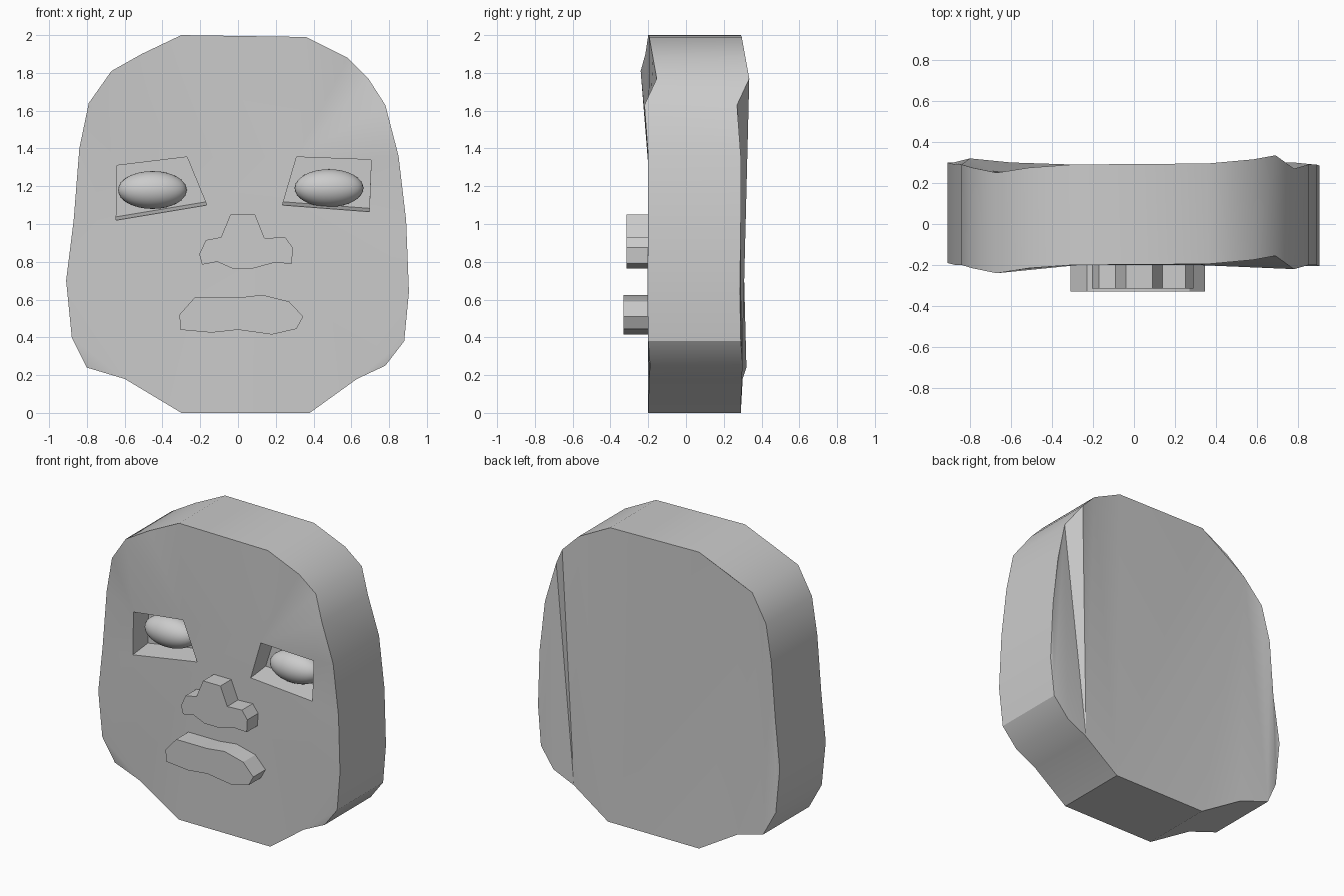
import bpy, bmesh, math
from mathutils import Vector

cube = bpy.data.objects.get("Cube")
if cube:
    bpy.data.objects.remove(cube, do_unlink=True)

grey = bpy.data.materials.new("plain_grey")
grey.use_nodes = True
colour = (0.6, 0.6, 0.6, 1)
grey.diffuse_color = colour
grey.node_tree.nodes["Principled BSDF"].inputs["Base Color"].default_value = colour


def finish(obj, angle):
    obj.data.materials.append(grey)
    bpy.ops.object.select_all(action="DESELECT")
    obj.select_set(True)
    bpy.context.view_layer.objects.active = obj
    bpy.ops.object.shade_smooth_by_angle(angle=math.radians(angle))


def make_object(name, bm, angle=30):
    bmesh.ops.recalc_face_normals(bm, faces=bm.faces[:])
    mesh = bpy.data.meshes.new(name)
    bm.to_mesh(mesh)
    bm.free()
    obj = bpy.data.objects.new(name, mesh)
    bpy.context.collection.objects.link(obj)
    finish(obj, angle)


def ring(bm, points):
    """Closed loop of vertices and its edges."""
    verts = [bm.verts.new(p) for p in points]
    edges = [bm.edges.new((v, verts[i - 1])) for i, v in enumerate(verts)]
    return verts, edges


def bridge(bm, a, b):
    for i in range(len(a)):
        bm.faces.new((a[i - 1], a[i], b[i], b[i - 1]))


def slab(name, outline, front, back):
    bm = bmesh.new()
    a, _ = ring(bm, [(x, front, z) for x, z in outline])
    b, _ = ring(bm, [(x, back, z) for x, z in outline])
    bridge(bm, a, b)
    bm.faces.new(a)
    bm.faces.new(b)
    make_object(name, bm)


# Head outline: x, z and a small wave in depth
head = [(-.30, 2, 0), (.36, 1.99, .005), (.58, 1.88, .025), (.69, 1.77, .045),
        (.78, 1.63, -.02), (.85, 1.36, 0), (.89, 1.02, 0), (.905, .64, -.005),
        (.88, .38, 0), (.78, .25, .01), (.63, .18, .005), (.38, 0, 0),
        (-.30, 0, 0), (-.60, .18, .01), (-.80, .24, .03), (-.88, .40, .01),
        (-.91, .70, .01), (-.87, 1.02, 0), (-.84, 1.40, 0), (-.79, 1.64, -.015),
        (-.67, 1.81, -.04), (-.51, 1.90, -.015)]
sockets = [[(-.64, 1.31), (-.27, 1.355), (-.165, 1.10), (-.645, 1.02)],
           [(.31, 1.355), (.705, 1.34), (.695, 1.065), (.235, 1.10)]]
FRONT, BACK, FLOOR = -.20, .29, -.04

# Head with two recessed eye sockets
bm = bmesh.new()
front, rim = ring(bm, [(x, FRONT + o, z) for x, z, o in head])
back, _ = ring(bm, [(x, BACK + o, z) for x, z, o in head])
bridge(bm, front, back)
back_face = bm.faces.new(back)
bmesh.ops.triangulate(bm, faces=[back_face])
for corners in sockets:
    outer, edges = ring(bm, [(x, FRONT, z) for x, z in corners])
    inner, _ = ring(bm, [(x, FLOOR, z + (.018 if z < 1.2 else 0)) for x, z in corners])
    bridge(bm, outer, inner)
    bm.faces.new(inner)
    rim += edges
bmesh.ops.triangle_fill(bm, edges=rim, use_beauty=True, normal=Vector((0, -1, 0)))
make_object("head", bm)

# Eyeballs
for name, x, z in (("right_eye", -.453, 1.18), ("left_eye", .482, 1.19)):
    bpy.ops.mesh.primitive_uv_sphere_add(segments=32, ring_count=16, radius=1,
                                         location=(x, -.07, z))
    eye = bpy.context.object
    eye.name = name
    eye.scale = (.182, .10, .10)
    finish(eye, 60)

# Nose and mouth plates
slab("nose", [(-.04, 1.05), (.09, 1.05), (.14, .925), (.25, .93), (.29, .875),
              (.285, .79), (.19, .795), (.08, .765), (-.03, .765), (-.11, .80),
              (-.19, .785), (-.205, .84), (-.17, .915), (-.09, .93)], -.315, -.18)
slab("mouth", [(-.31, .52), (-.23, .61), (0, .61), (.13, .625), (.27, .59),
               (.345, .51), (.31, .445), (.18, .415), (0, .44), (-.14, .425),
               (-.305, .44)], -.33, -.18)
